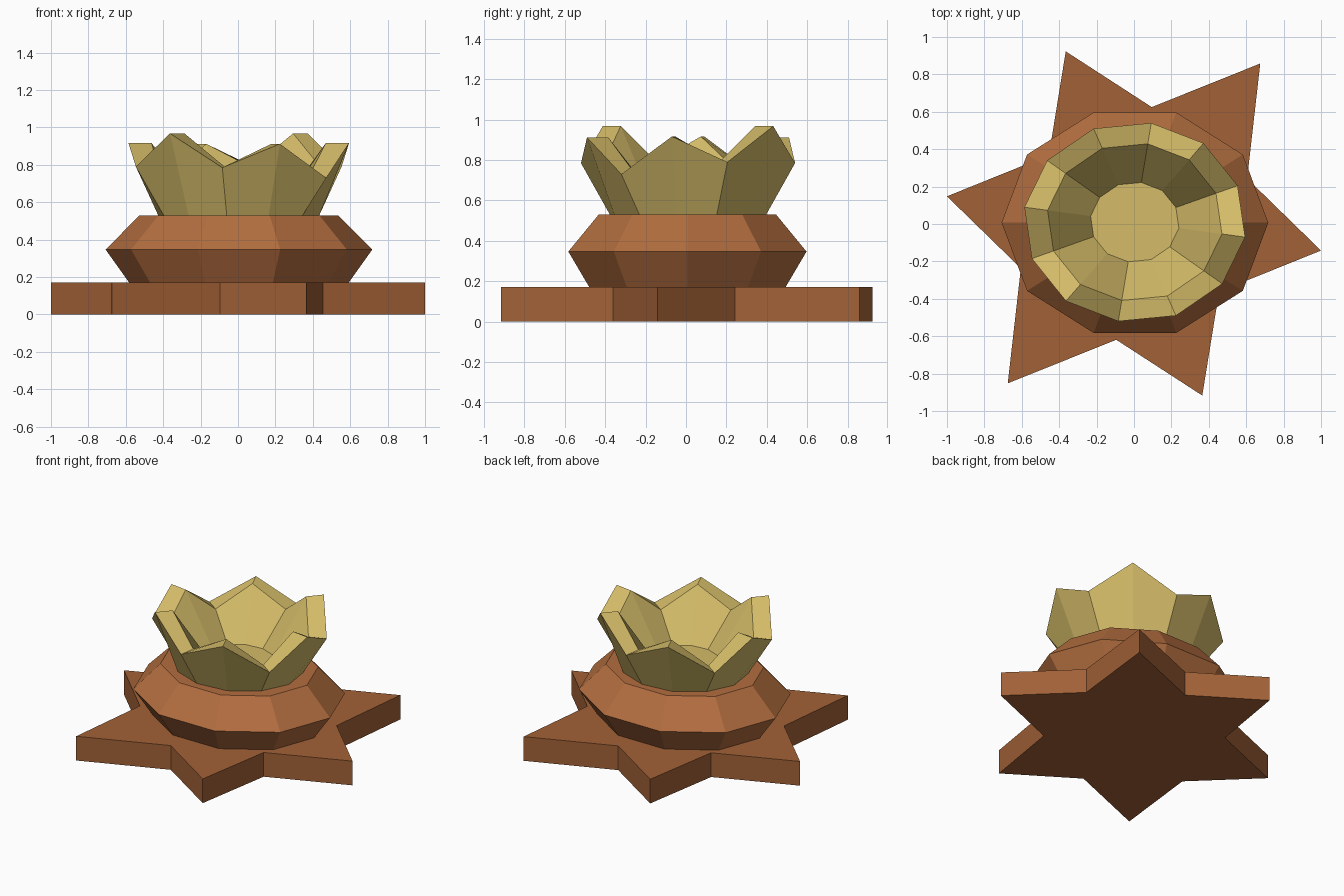
import bpy
import math

if "Cube" in bpy.data.objects:
    bpy.data.objects.remove(bpy.data.objects["Cube"])


def make_part(name, rings, color):
    """Skin a stack of equal-length point rings and cap both ends."""
    n = len(rings[0])
    verts = [p for ring in rings for p in ring]
    faces = [list(range(n))[::-1], list(range(len(verts) - n, len(verts)))]
    for k in range(len(rings) - 1):
        for i in range(n):
            j = (i + 1) % n
            faces.append([k * n + i, k * n + j, (k + 1) * n + j, (k + 1) * n + i])
    mesh = bpy.data.meshes.new(name)
    mesh.from_pydata(verts, [], faces)
    mesh.update()
    obj = bpy.data.objects.new(name, mesh)
    bpy.context.collection.objects.link(obj)
    mat = bpy.data.materials.new(name + "_color")
    mat.diffuse_color = (*color, 1)
    mat.use_nodes = True
    mat.node_tree.nodes["Principled BSDF"].inputs["Base Color"].default_value = mat.diffuse_color
    mesh.materials.append(mat)
    return obj


def half_turn(points, cx, cy):
    """Complete an outline by rotating its first half 180 degrees."""
    return ([(cx + x, cy + y, *z) for x, y, *z in points]
            + [(cx - x, cy - y, *z) for x, y, *z in points])


# Six-pointed star base
star = half_turn([(1.0, -0.145), (0.605, 0.24), (0.675, 0.855),
                  (0.095, 0.622), (-0.365, 0.92), (-0.455, 0.365)], 0, 0.003)
make_part("star_base", [[(x, y, z) for x, y in star] for z in (0, 0.172)],
          (0.36, 0.12, 0.038))

# Ten-sided bulging collar
collar = []
for z, s in ((0.172, 0.825), (0.347, 1.0), (0.53, 0.745)):
    collar.append([(0.005 + 0.713 * s * math.cos(math.tau * i / 10),
                    0.007 + 0.62 * s * math.sin(math.tau * i / 10), z)
                   for i in range(10)])
make_part("collar", collar, (0.45, 0.155, 0.05))

# Petal bowl: outer wall, zigzag rim, inner wall and floor
cx, cy = 0.004, 0.01
rim = half_turn([(0.59, -0.08, 0.917), (0.55, 0.195, 0.79), (0.368, 0.422, 0.968),
                 (0.088, 0.53, 0.785), (-0.22, 0.5, 0.912), (-0.468, 0.33, 0.73)], cx, cy)


def scaled(s, z=None):
    return [(cx + (x - cx) * s, cy + (y - cy) * s, h if z is None else z)
            for x, y, h in rim]


make_part("petal_bowl", [scaled(0.73, 0.53), rim, scaled(0.79), scaled(0.4, 0.575)],
          (0.66, 0.5, 0.14))
